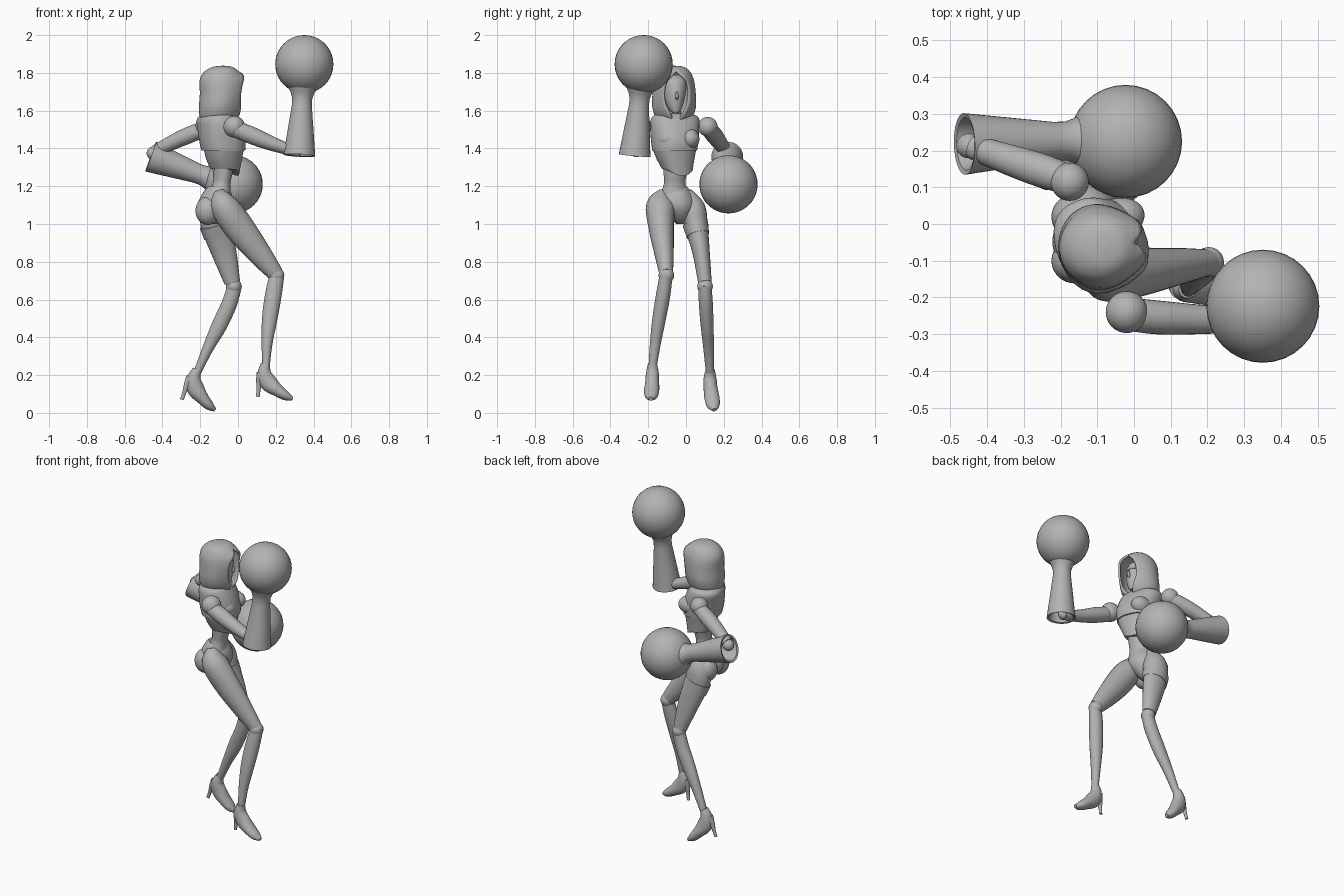
import bpy, bmesh, math
from mathutils import Vector, Matrix

cube = bpy.data.objects.get("Cube")
if cube:
    bpy.data.objects.remove(cube, do_unlink=True)

grey = bpy.data.materials.new("plain_grey")
grey.use_nodes = True
grey.diffuse_color = (0.45, 0.45, 0.45, 1)
grey.node_tree.nodes["Principled BSDF"].inputs["Base Color"].default_value = (0.45, 0.45, 0.45, 1)


def finish(name, bm, angle=40):
    bmesh.ops.recalc_face_normals(bm, faces=bm.faces)
    mesh = bpy.data.meshes.new(name)
    bm.to_mesh(mesh)
    bm.free()
    mesh.materials.append(grey)
    obj = bpy.data.objects.new(name, mesh)
    bpy.context.collection.objects.link(obj)
    bpy.ops.object.select_all(action='DESELECT')
    obj.select_set(True)
    bpy.context.view_layer.objects.active = obj
    bpy.ops.object.shade_smooth_by_angle(angle=math.radians(angle))
    return obj


def blend(rows, steps):
    """Catmull-Rom interpolation between rows of numbers."""
    out = []
    for i in range(len(rows) - 1):
        a, b, c, d = (rows[max(i - 1, 0)], rows[i], rows[i + 1], rows[min(i + 2, len(rows) - 1)])
        for s in range(steps):
            t = s / steps
            out.append([q + t * ((r - p) / 2 + t * ((2 * p - 5 * q + 4 * r - w) / 2
                        + t * (3 * q - p - 3 * r + w) / 2)) for p, q, r, w in zip(a, b, c, d)])
    return out + [list(rows[-1])]


def skin(name, rings, angle=40):
    bm = bmesh.new()
    loops = [[bm.verts.new(p) for p in ring] for ring in rings]
    n = len(loops[0])
    for a, b in zip(loops, loops[1:]):
        for k in range(n):
            bm.faces.new((a[k], a[(k + 1) % n], b[(k + 1) % n], b[k]))
    bm.faces.new(loops[0])
    bm.faces.new(loops[-1])
    return finish(name, bm, angle)


def tube(name, rows, steps=4, straight=False, sides=24):
    """Rows are x, y, z, radius along y, radius across."""
    rows = blend(rows, steps)
    pts = [Vector(r[:3]) for r in rows]
    rings = []
    for i, r in enumerate(rows):
        tan = pts[-1] - pts[0] if straight else pts[min(i + 1, len(pts) - 1)] - pts[max(i - 1, 0)]
        tan.normalize()
        side = (Vector((0, 1, 0)) - tan * tan.y).normalized()
        up = tan.cross(side)
        rings.append([pts[i] + side * r[3] * math.cos(u) + up * r[4] * math.sin(u)
                      for u in (2 * math.pi * k / sides for k in range(sides))])
    return skin(name, rings)


def body(name, rows, yaw, steps=3, power=0.85, sides=32):
    """Rows are x, y, z, half depth, half width, dip of the front edge."""
    turn = Matrix.Rotation(math.radians(yaw), 3, 'Z')
    rings = []
    for x, y, z, d, w, dip in blend(rows, steps):
        ring = []
        for k in range(sides):
            u = 2 * math.pi * k / sides
            c, s = math.cos(u), math.sin(u)
            p = Vector((d * math.copysign(abs(c) ** power, c), w * math.copysign(abs(s) ** power, s),
                        -dip * max(0, c) ** 3))
            ring.append(Vector((x, y, z)) + turn @ p)
        rings.append(ring)
    return skin(name, rings, 35)


def ball(name, loc, size, yaw=0):
    bm = bmesh.new()
    bmesh.ops.create_uvsphere(bm, u_segments=32, v_segments=20, radius=1)
    size = size if isinstance(size, tuple) else (size,) * 3
    bm.transform(Matrix.Translation(loc) @ Matrix.Rotation(math.radians(yaw), 4, 'Z')
                 @ Matrix.Diagonal((*size, 1)))
    return finish(name, bm)


# Torso: chest armour, abdomen and pelvis
body("chest", [(-.07, -.045, 1.29, .072, .08, .035), (-.075, -.055, 1.34, .088, .097, .02),
               (-.075, -.06, 1.39, .1, .112, 0)], 22)
body("chest_plate", [(-.078, -.06, 1.39, .112, .116, 0), (-.083, -.06, 1.44, .118, .122, 0),
                     (-.095, -.06, 1.5, .112, .128, 0), (-.11, -.058, 1.55, .1, .13, 0),
                     (-.11, -.058, 1.575, .082, .112, 0), (-.105, -.06, 1.585, .05, .06, 0)], 22)
body("abdomen", [(-.08, -.05, 1.33, .06, .075, 0), (-.082, -.058, 1.25, .048, .06, 0),
                 (-.088, -.06, 1.21, .047, .058, 0), (-.1, -.06, 1.16, .06, .075, 0)], 15, power=1)
body("pelvis", [(-.13, -.03, 1.0, .03, .02, 0), (-.13, -.035, 1.03, .07, .05, 0),
                (-.125, -.045, 1.08, .098, .09, 0), (-.115, -.05, 1.13, .09, .095, 0),
                (-.11, -.055, 1.18, .066, .074, 0), (-.105, -.056, 1.2, .05, .06, 0)], 12, power=1)
for side, y in (("right", -.1), ("left", .02)):
    ball(side + "_buttock", (-.16, y, 1.07), (.065, .062, .075))
    ball(side + "_bust", (-.035 if y < 0 else -.045, y - .005, 1.45), (.075, .055, .055), 15)

# Head inside the hood
tube("neck", [(-.1, -.06, 1.54, .04, .04), (-.085, -.06, 1.6, .032, .034), (-.08, -.06, 1.67, .034, .036)])
body("head", [(-.035, -.055, 1.588, .016, .014, 0), (-.05, -.057, 1.61, .038, .034, 0),
              (-.065, -.06, 1.66, .062, .052, 0), (-.075, -.06, 1.71, .072, .06, 0),
              (-.085, -.06, 1.76, .065, .058, 0), (-.09, -.06, 1.79, .03, .03, 0)], 10, power=1)
tube("nose", [(.0, -.048, 1.7, .004, .004), (.002, -.048, 1.67, .009, .01), (-.005, -.048, 1.66, .004, .004)], 2)
body("brow_band", [(-.074, -.06, 1.712, .074, .061, 0), (-.078, -.06, 1.732, .074, .062, 0)], 10, 1, 1)

# Hood rows: x, z, half depth, half width, half angle of the face opening
hood_rows = [(-.11, 1.55, .085, .085, 14), (-.105, 1.58, .1, .105, 20), (-.1, 1.63, .106, .117, 31),
             (-.092, 1.69, .11, .115, 37), (-.09, 1.75, .114, .108, 33), (-.089, 1.785, .106, .096, 20),
             (-.086, 1.812, .086, .08, 0), (-.082, 1.832, .05, .05, 0), (-.08, 1.838, .006, .006, 0)]
bm = bmesh.new()
loops = []
for x, z, d, w, gap in blend(hood_rows, 3):
    gap = math.radians(max(gap, 0))
    loop = []
    for k in range(41):
        u = gap + (2 * math.pi - 2 * gap) * k / 40
        p = Matrix.Rotation(math.radians(8), 3, 'Z') @ Vector((d * math.cos(u), w * math.sin(u), 0))
        # pull the rim forward into a peak
        p.x += .03 * max(0, math.cos(u)) ** 4 * min(1, gap * 2)
        loop.append(bm.verts.new(Vector((x, -.063, z)) + p))
    loops.append(loop)
for a, b in zip(loops, loops[1:]):
    for k in range(40):
        bm.faces.new((a[k], a[k + 1], b[k + 1], b[k]))
bm.faces.new(loops[-1][:-1])
bmesh.ops.remove_doubles(bm, verts=bm.verts, dist=.0005)
hood = finish("hood", bm)
wall = hood.modifiers.new("thickness", 'SOLIDIFY')
wall.thickness = .012
wall.offset = -1

# Arms with open cuffs and round gloves
ball("right_shoulder", (-.02, -.24, 1.515), .057)
ball("left_shoulder", (-.175, .115, 1.515), .052)
tube("right_upper_arm", [(-.02, -.245, 1.505, .045, .043), (.07, -.255, 1.47, .046, .046),
                         (.18, -.26, 1.425, .04, .038), (.32, -.262, 1.378, .032, .025)])
tube("left_upper_arm", [(-.175, .12, 1.505, .04, .04), (-.25, .145, 1.475, .046, .044),
                        (-.34, .175, 1.435, .042, .04), (-.44, .21, 1.385, .033, .032)])
ball("right_elbow", (.31, -.264, 1.39), .034)
ball("left_elbow", (-.45, .213, 1.375), .034)


def gauntlet(side, start, end):
    """Hollow cuff that narrows to a wrist and flares into the glove."""
    start, end = Vector(start), Vector(end)
    profile = [(.3, .05), (.01, .072), (0, .084), (.35, .069), (.72, .053), (.82, .053), (.9, .062), (1, .082)]
    tube(side + "_gauntlet", [(*start.lerp(end, t), r, r) for t, r in profile], 1, True, 32)


gauntlet("right", (.325, -.272, 1.363), (.343, -.24, 1.73))
gauntlet("left", (-.462, .218, 1.357), (-.125, .228, 1.235))
ball("right_glove", (.351, -.224, 1.846), .154)
ball("left_glove", (-.023, .225, 1.21), .154)

# Legs
tube("right_thigh", [(-.1, -.115, 1.17, .03, .03), (-.075, -.135, 1.1, .075, .072), (.0, -.132, .99, .068, .08),
                     (.12, -.115, .835, .05, .062), (.2, -.105, .735, .036, .042)])
tube("left_thigh", [(-.11, .0, 1.17, .03, .03), (-.125, .035, 1.09, .064, .07), (-.12, .052, 1.0, .063, .078),
                    (-.074, .08, .85, .046, .066), (-.03, .1, .69, .036, .042)])
tube("left_thigh_band", [(-.122, .05, 1.0, .068, .083), (-.104, .063, .94, .06, .078)], 1)
ball("right_knee", (.204, -.104, .728), .041)
ball("left_knee", (-.022, .101, .67), .041)
tube("right_calf", [(.208, -.104, .74, .034, .038), (.188, -.12, .63, .038, .044), (.168, -.142, .5, .036, .041),
                    (.154, -.162, .37, .029, .029), (.148, -.176, .25, .022, .02)])
tube("left_calf", [(-.016, .1, .68, .034, .038), (-.045, .105, .58, .037, .041), (-.1, .112, .46, .034, .041),
                   (-.16, .12, .34, .028, .029), (-.215, .127, .215, .022, .02)])


def shoe(side, ankle, pitch, splay):
    """High-heeled shoe, placed relative to the ankle."""
    turn = Matrix.Rotation(math.radians(pitch), 3, 'Y')

    def place(rows):
        return [(*(Vector(ankle) + turn @ Vector((x, splay * x, z))), a, b) for x, z, a, b in rows]

    tube(side + "_shoe", place([(0, .005, .024, .024), (-.006, -.045, .034, .036), (.016, -.095, .037, .046),
                                (.063, -.135, .04, .034), (.108, -.165, .034, .025), (.143, -.18, .012, .01)]))
    tube(side + "_heel", place([(-.022, -.045, .027, .027), (-.032, -.085, .018, .018),
                                (-.037, -.13, .01, .011), (-.041, -.17, .008, .01)]))


shoe("right", (.146, -.178, .255), 0, -.06)
shoe("left", (-.217, .128, .225), 14, .15)
